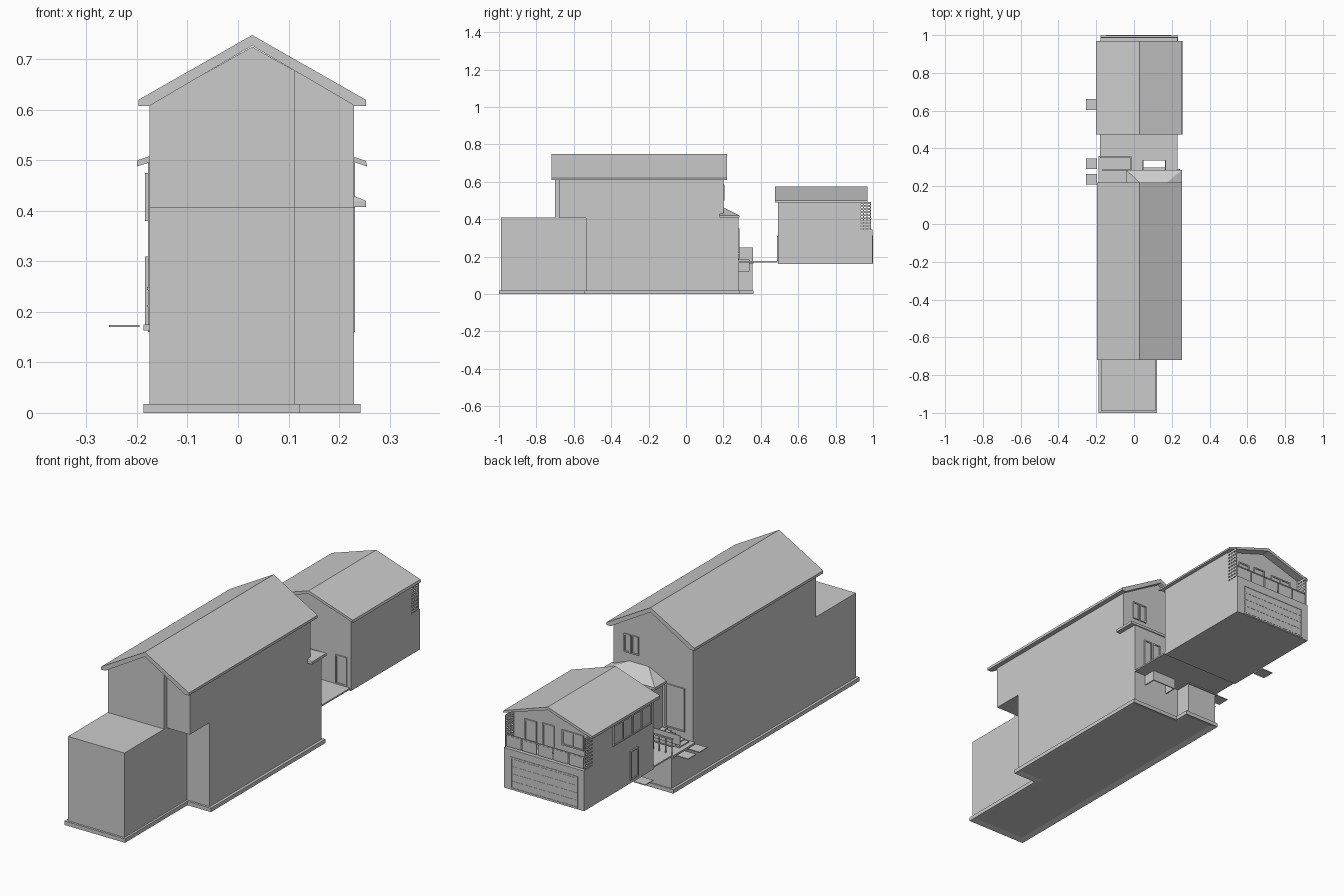
import bpy, bmesh
from mathutils import Vector

if "Cube" in bpy.data.objects:
    bpy.data.objects.remove(bpy.data.objects["Cube"])


def finish(name, bm):
    bmesh.ops.recalc_face_normals(bm, faces=bm.faces)
    me = bpy.data.meshes.new(name)
    bm.to_mesh(me)
    bm.free()
    ob = bpy.data.objects.new(name, me)
    bpy.context.collection.objects.link(ob)
    return ob


def add_box(bm, x0, x1, y0, y1, z0, z1):
    vs = bmesh.ops.create_cube(bm, size=1)["verts"]
    for v in vs:
        v.co = Vector((x0 if v.co.x < 0 else x1, y0 if v.co.y < 0 else y1, z0 if v.co.z < 0 else z1))


def boxes(name, items):
    bm = bmesh.new()
    for b in items:
        add_box(bm, *b)
    return finish(name, bm)


def prism(name, pts, axis, a, b, inset=0):
    """Extrude a profile: axis 'z' uses xy points, axis 'y' uses xz points."""
    bm = bmesh.new()
    put = (lambda p: (p[0], p[1], a)) if axis == "z" else (lambda p: (p[0], a, p[1]))
    face = bm.faces.new([bm.verts.new(put(p)) for p in pts])
    r = bmesh.ops.extrude_face_region(bm, geom=[face], use_keep_orig=True)
    d = Vector((0, 0, b - a)) if axis == "z" else Vector((0, b - a, 0))
    bmesh.ops.translate(bm, vec=d, verts=[g for g in r["geom"] if isinstance(g, bmesh.types.BMVert)])
    bmesh.ops.recalc_face_normals(bm, faces=bm.faces)
    if inset:
        bmesh.ops.inset_region(bm, faces=[face], thickness=inset, depth=-0.008, use_even_offset=True)
    return finish(name, bm)


def opening(name, side, at, u0, u1, z0, z1, panes=1, t=0.006):
    """Framed window or door; side 'x-' looks to -x, 'y+' / 'y-' look along y."""
    s = -1 if side[1] == "-" else 1
    f = 0.006
    parts = [(u0, u1, z0, z0 + f, t), (u0, u1, z1 - f, z1, t), (u0, u1, z0, z1, t * 0.3)]
    for i in range(panes + 1):
        u = u0 + (u1 - u0 - f) * i / panes
        parts.append((u, u + f, z0, z1, t))
    out = []
    for a, b, c, d, k in parts:
        lo, hi = sorted((at - s * 0.002, at + s * k))
        out.append((lo, hi, a, b, c, d) if side[0] == "x" else (a, b, lo, hi, c, d))
    return boxes(name, out)


# House: stepped plinth with hollow underside, ground floor, gabled upper floor
prism("plinth", [(-.187, -1), (.123, -1), (.123, -.545), (.243, -.545), (.243, .29),
                 (-.005, .29), (-.005, .36), (-.187, .36)], "z", 0, .018, inset=.025)
prism("house_lower", [(-.175, -.99), (.113, -.99), (.113, -.535), (.23, -.535), (.23, .28),
                      (-.02, .28), (-.02, .2), (-.175, .2)], "z", .018, .408)
prism("house_upper_left", [(-.175, .406), (.113, .406), (.113, .677), (.028, .725), (-.175, .61)],
      "y", -.70, .2)
prism("house_upper_right", [(.113, .406), (.23, .406), (.23, .61), (.113, .677)], "y", -.68, .2)
prism("house_roof", [(-.197, .608), (-.175, .608), (.028, .727), (.231, .608), (.253, .608),
                     (.253, .62), (.028, .748), (-.197, .62)], "y", -.72, .22)

# Hipped roof over the rear bay
bm = bmesh.new()
hip = [(x, y, z) for x in (-.04, .253) for y in (.178, .285) for z in (.408, .42)]
hip += [(x, y, .462) for x in (.05, .15) for y in (.19, .2)]
for p in hip:
    bm.verts.new(p)
bmesh.ops.convex_hull(bm, input=bm.verts)
bmesh.ops.dissolve_limit(bm, angle_limit=.01, verts=bm.verts, edges=bm.edges)
finish("bay_roof", bm)

# Rear openings of the house
opening("gable_window_a", "y+", .2, .14, .175, .5, .585)
opening("gable_window_b", "y+", .2, .10, .135, .5, .585)
opening("bay_window_a", "y+", .28, .135, .175, .22, .35)
opening("bay_window_b", "y+", .28, .085, .125, .22, .35)
opening("rear_door", "y+", .2, -.135, -.035, .21, .41)

# Linking deck with light well opening
boxes("deck", [(-.18, .23, .36, .49, .168, .175), (-.01, .05, .28, .36, .168, .175),
               (.165, .23, .28, .36, .168, .175), (.05, .165, .34, .36, .168, .175),
               (.05, .165, .28, .30, .168, .175)])
boxes("light_well", [(.045, .05, .28, .335, .12, .185), (.165, .17, .28, .335, .12, .185),
                     (.045, .17, .335, .34, .12, .185)])

# Rear porch with steps and railing
boxes("porch_base", [(-.175, -.02, .2, .355, .018, .165), (-.187, -.01, .2, .36, .163, .175)])
boxes("porch_steps", [(-.165 + .022 * i, -.03, .215, .283, .17, .181 + .006 * i) for i in range(6)])
posts = [(-.178 + .032 * i, -.174 + .032 * i, .352, .356, .17, .245) for i in range(6)]
boxes("porch_railing", posts + [(-.18, -.012, .35, .358, .243, .249), (-.18, -.012, .35, .358, .21, .214),
                                (-.018, -.012, .285, .358, .175, .249),
                                (-.17, -.02, .284, .288, .19, .235)])

# Thin landing pads on the left side
boxes("landing_pads", [(-.255, -.195, y, y + .058, .170, .174) for y in (.208, .29, .603)])

# Garage block with gabled room above and rear balcony
boxes("garage_lower", [(-.178, .232, .493, .998, .16, .345)])
prism("garage_upper", [(-.178, .345), (.232, .345), (.232, .495), (.028, .561), (-.178, .495)],
      "y", .493, .93)
prism("garage_roof", [(-.2, .488), (.028, .561), (.256, .488), (.253, .499), (.028, .575), (-.2, .5)],
      "y", .475, .97)

# Sectional garage door
boxes("garage_door", [(-.14, .19, .99, .999, .172 + .034 * i, .201 + .034 * i) for i in range(4)])
opening("garage_door_frame", "y+", .996, -.147, .197, .164, .312, t=.004)

# Slatted balcony screens, mirrored on both sides
slats = []
for x in (-.178, .228):
    slats += [(x, x + .004, y, y + .006, .345, .487) for y in (.93, .947, .964, .984)]
    slats += [(x, x + .004, .93, .99, .35 + .0165 * i, .36 + .0165 * i) for i in range(9)]
boxes("balcony_screens", slats)
rail = [(-.175, .228, .986, .991, .401, .406)]
rail += [(-.17 + .08 * i, -.096 + .08 * i, .987, .99, .35, .4) for i in range(5)]
boxes("balcony_railing", rail)

# Garage block openings
opening("balcony_door", "y+", .93, .02, .08, .35, .475)
opening("balcony_window_left", "y+", .93, -.13, -.02, .40, .47, 2)
opening("balcony_window_right", "y+", .93, .11, .17, .37, .47)
opening("side_door", "x-", -.178, .606, .664, .175, .31)
opening("side_windows", "x-", -.178, .51, .79, .38, .475, 4)
opening("deck_door", "y-", .493, .155, .213, .176, .31)
